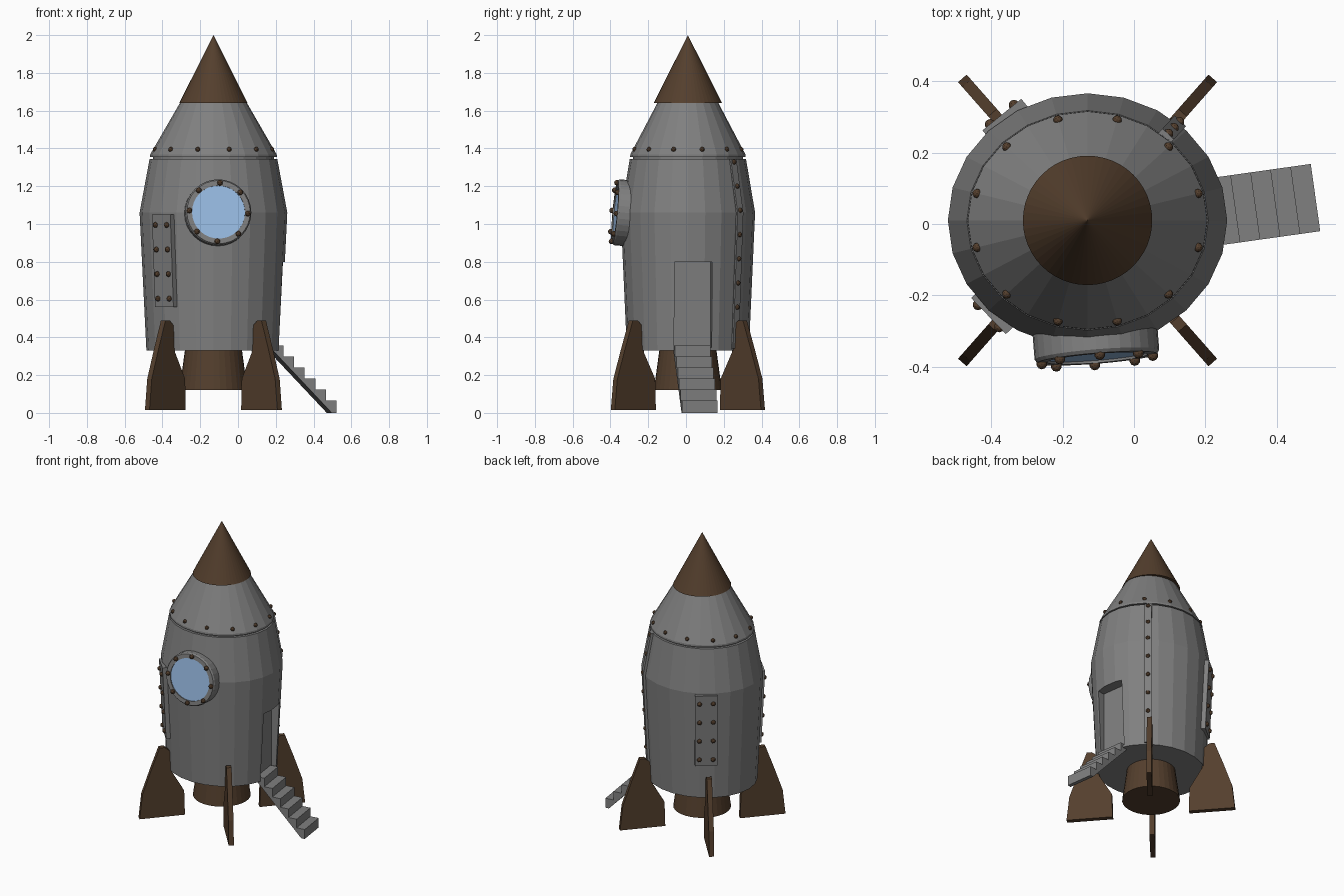
import bpy, bmesh, math
from mathutils import Vector, Matrix

if "Cube" in bpy.data.objects:
    bpy.data.objects.remove(bpy.data.objects["Cube"])

CX, CY, RATIO = -0.13, 0.01, 0.91   # hull axis and its flattening in y
HULL = [(0.355, 0.33), (0.391, 1.06), (0.338, 1.345)]


def material(name, rgb):
    m = bpy.data.materials.new(name)
    m.diffuse_color = (*rgb, 1)
    m.use_nodes = True
    m.node_tree.nodes["Principled BSDF"].inputs["Base Color"].default_value = m.diffuse_color
    return m


GREY = material("hull grey", (0.215, 0.215, 0.215))
BROWN = material("dark brown", (0.088, 0.049, 0.026))
BLUE = material("window blue", (0.36, 0.57, 0.88))


def finish(name, bm, mat, matrix=None):
    bmesh.ops.recalc_face_normals(bm, faces=bm.faces)
    if matrix:
        bm.transform(matrix)
    me = bpy.data.meshes.new(name)
    bm.to_mesh(me)
    bm.free()
    ob = bpy.data.objects.new(name, me)
    me.materials.append(mat)
    bpy.context.collection.objects.link(ob)
    return ob


def lathe(name, profile, mat, n=24, ratio=1.0, matrix=None, closed=False):
    """Turn an (r, z) profile; ends are capped unless the profile is a loop."""
    bm = bmesh.new()
    rings = []
    for r, z in profile:
        if r == 0:
            rings.append([bm.verts.new((0, 0, z))] * n)
        else:
            rings.append([bm.verts.new((r * math.cos(math.tau * i / n),
                                        r * ratio * math.sin(math.tau * i / n), z)) for i in range(n)])
    pairs = list(zip(rings, rings[1:])) + ([(rings[-1], rings[0])] if closed else [])
    for a, b in pairs:
        for i in range(n):
            j = (i + 1) % n
            bm.faces.new(list(dict.fromkeys((a[i], a[j], b[j], b[i]))))
    if not closed:
        for ring in (rings[0], rings[-1]):
            if ring[0] is not ring[1]:
                bm.faces.new(ring)
    return finish(name, bm, mat, matrix or Matrix.Translation((CX, CY, 0)))


def slab(name, outline, width, mat, matrix):
    """Extrude an (x, z) outline evenly to both sides in y."""
    bm = bmesh.new()
    f = bm.faces.new([bm.verts.new((x, -width / 2, z)) for x, z in outline])
    new = bmesh.ops.extrude_face_region(bm, geom=[f])["geom"]
    bmesh.ops.translate(bm, vec=(0, width, 0), verts=[v for v in new if isinstance(v, bmesh.types.BMVert)])
    return finish(name, bm, mat, matrix)


def rivets(name, points, r=0.015):
    bm = bmesh.new()
    for p in points:
        bmesh.ops.create_icosphere(bm, subdivisions=2, radius=r, matrix=Matrix.Translation(p))
    return finish(name, bm, BROWN)


def hull_radius(z):
    for (r0, z0), (r1, z1) in zip(HULL, HULL[1:]):
        if z <= z1:
            return r0 + (r1 - r0) * (z - z0) / (z1 - z0)
    return HULL[-1][0]


def on_hull(deg, z, side=0.0, out=0.0):
    """Point on the hull at a true compass angle, shifted sideways and outwards."""
    a = math.radians(deg)
    c, s = math.cos(a), math.sin(a)
    r = hull_radius(z) / math.hypot(c, s / RATIO) + out
    return Vector((CX + r * c - side * s, CY + r * s + side * c, z))


# Hull with a narrow neck under the collar
hull = lathe("hull", HULL + [(0.32, 1.345), (0.32, 1.36)], GREY, 24, RATIO)
lathe("upper_cone", [(0.336, 1.355), (0.335, 1.368), (0.175, 1.645)], GREY, 24, RATIO)
lathe("nose_cone", [(0.181, 1.64), (0, 2.0)], BROWN, 48)
lathe("engine_nozzle", [(0.15, 0.34), (0.18, 0.12)], BROWN, 32)

# Doorway recess cut in the right side
TURN = Matrix.Rotation(math.radians(8), 4, 'Z')
cutter = slab("door_cutter", [(0, 0.345), (0.3, 0.345), (0.3, 0.80), (0, 0.80)], 0.2, GREY,
              Matrix.Translation((0.175, 0.032, 0)) @ TURN)
cutter.hide_render = True
cutter.hide_viewport = True
cut = hull.modifiers.new("doorway", 'BOOLEAN')
cut.operation, cut.object, cut.solver = 'DIFFERENCE', cutter, 'EXACT'

# Boarding stairs
rise, run = 0.0585, 0.0565
steps = [(0, 0)]
for i in range(6):
    top = 0.065 + i * rise
    steps += [(-i * run, top), (-(i + 1) * run, top)]
steps += [(-6 * run, 0.33), (-0.025, 0)]
slab("boarding_stairs", steps, 0.19, GREY, Matrix.Translation((0.508, 0.074, 0)) @ TURN)

# Four diagonal fins
fin = [(0.53, 0.015), (0.512, 0.18), (0.457, 0.34), (0.402, 0.49), (0.37, 0.49),
       (0.32, 0.45), (0.325, 0.32), (0.245, 0.18), (0.24, 0.015)]
for i, deg in enumerate((48.6, 131.4, 228.6, 311.4)):
    slab(f"fin_{i + 1}", fin, 0.032, BROWN,
         Matrix.Translation((CX, CY, 0)) @ Matrix.Rotation(math.radians(deg), 4, 'Z'))

# Porthole: ring, glass and rivets, tilted with the hull
normal = Vector((0.08, -1, 0.09)).normalized()
port = Matrix.Translation((-0.103, -0.376, 1.063)) @ normal.to_track_quat('Z', 'Y').to_matrix().to_4x4()
lathe("porthole_ring", [(0.175, -0.10), (0.175, -0.01), (0.168, 0), (0.141, 0), (0.141, -0.10)],
      GREY, 32, matrix=port, closed=True)
lathe("porthole_glass", [(0.143, -0.05), (0.143, -0.007)], BLUE, 32, matrix=port)
rivets("porthole_rivets", [port @ Vector((0.156 * math.cos(a), 0.156 * math.sin(a), 0.004))
                           for a in (math.radians(-3 + 45 * i) for i in range(8))])

# Riveted panels on the two left quarters
for name, deg in (("front_left_panel", 224), ("back_left_panel", 129)):
    bm = bmesh.new()
    grid = []
    for z in (0.56, 1.05):
        for out in (-0.04, 0.013):
            grid.append([bm.verts.new(on_hull(deg, z, s, out)) for s in (-0.07, 0.07)])
    a, b, c, d = grid
    for f in ((a, b), (b, d), (d, c), (c, a)):
        bm.faces.new((*f[0], *reversed(f[1])))
    for k in (0, 1):
        bm.faces.new((a[k], b[k], d[k], c[k]))
    finish(name, bm, GREY)
    rivets(name + "_rivets", [on_hull(deg, 0.605 + 0.13 * i, s, 0.015)
                              for i in range(4) for s in (-0.043, 0.043)])

# Vertical seam strip on the back right, with rivets
bm = bmesh.new()
rows = []
for z in (0.34, 1.06, 1.344):
    rows.append([bm.verts.new(on_hull(47, z, s, o))
                 for s, o in ((-0.022, -0.03), (-0.022, 0.01), (0.022, 0.01), (0.022, -0.03))])
for a, b in zip(rows, rows[1:]):
    for i in range(4):
        j = (i + 1) % 4
        bm.faces.new((a[i], a[j], b[j], b[i]))
bm.faces.new(rows[0])
bm.faces.new(rows[-1])
finish("seam_strip", bm, GREY)
rivets("seam_rivets", [on_hull(47, 0.56 + 0.128 * i, 0, 0.008) for i in range(7)], 0.014)

# Rivets round the collar
rivets("collar_rivets", [Vector((CX + 0.32 * math.cos(a), CY + 0.32 * RATIO * math.sin(a), 1.395))
                         for a in (math.radians(15 + 30 * i) for i in range(12))], 0.013)
